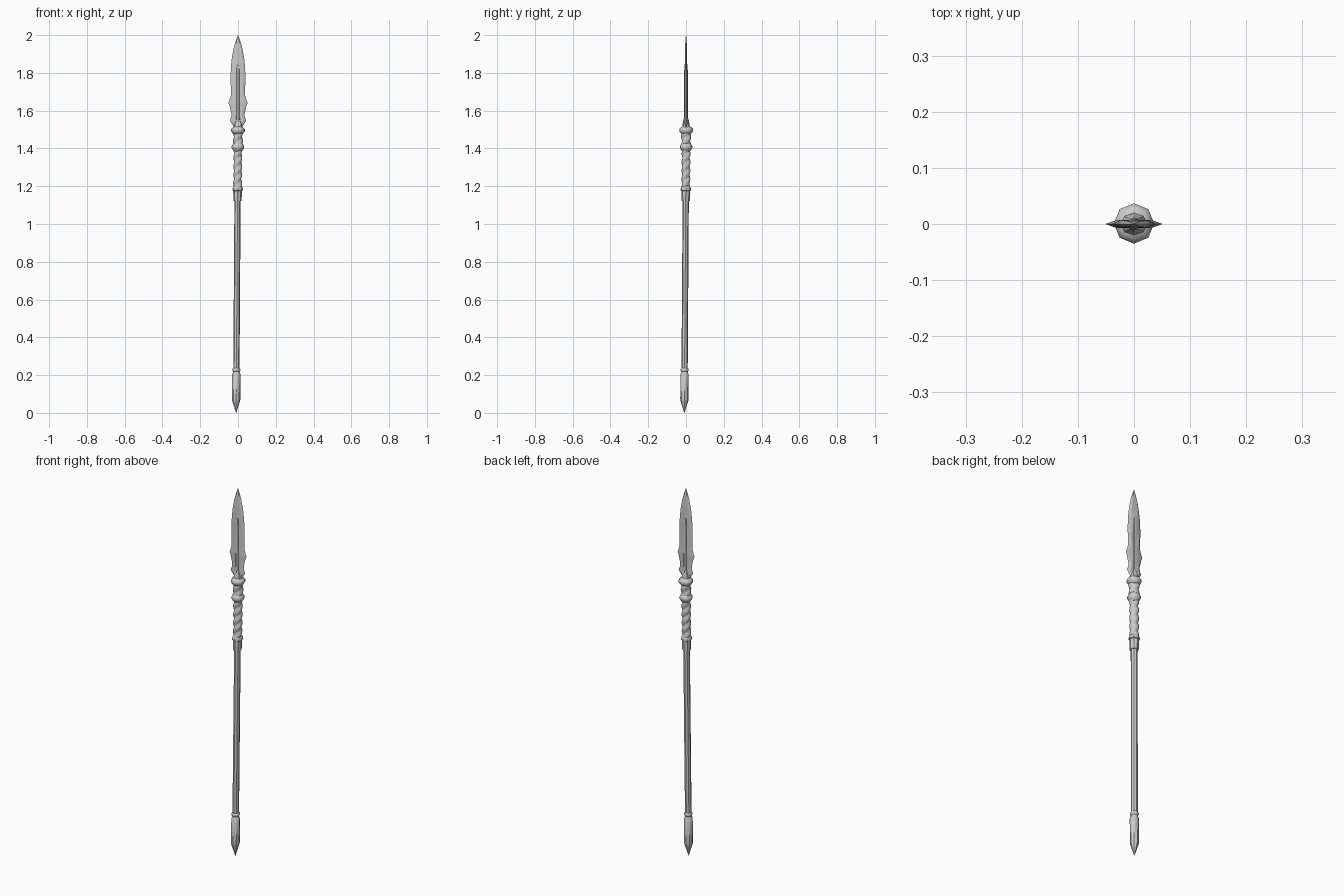
import bpy, bmesh, math

if "Cube" in bpy.data.objects:
    bpy.data.objects.remove(bpy.data.objects["Cube"])

SIDES = 8


def lean(z):
    # the pole leans very slightly towards its foot
    k = max(0.0, 1 - z / 1.5)
    return -0.01 * k, -0.01 * k + 0.001


def finish(name, bm, angle=40):
    bmesh.ops.remove_doubles(bm, verts=bm.verts, dist=1e-5)
    bmesh.ops.recalc_face_normals(bm, faces=bm.faces)
    me = bpy.data.meshes.new(name)
    bm.to_mesh(me)
    bm.free()
    ob = bpy.data.objects.new(name, me)
    bpy.context.collection.objects.link(ob)
    bpy.ops.object.select_all(action='DESELECT')
    ob.select_set(True)
    bpy.context.view_layer.objects.active = ob
    bpy.ops.object.shade_smooth_by_angle(angle=math.radians(angle))
    return ob


def loft(name, rings, angle=40):
    bm = bmesh.new()
    loops = [[bm.verts.new(p) for p in ring] for ring in rings]
    n = len(loops[0])
    for a, b in zip(loops, loops[1:]):
        for i in range(n):
            j = (i + 1) % n
            bm.faces.new((a[i], a[j], b[j], b[i]))
    bm.faces.new(loops[0][::-1])
    bm.faces.new(loops[-1])
    return finish(name, bm, angle)


def circle(r, z, n=SIDES):
    x, y = lean(z)
    return [(x + r * math.cos(math.tau * i / n), y + r * math.sin(math.tau * i / n), z)
            for i in range(n)]


def lathe(name, profile):
    return loft(name, [circle(r, z) for r, z in profile])


def twist(name, z0, z1, r, depth, pitch, starts=2, n=16):
    # cord-wrapped section: a lobed section that climbs in a helix
    rings = []
    steps = int((z1 - z0) / 0.006)
    for s in range(steps + 1):
        z = z0 + (z1 - z0) * s / steps
        x, y = lean(z)
        ring = []
        for i in range(n):
            a = math.tau * i / n
            rr = r + depth * (2 * abs(math.cos(starts * (a - math.tau * z / pitch) / 2)) - 1)
            ring.append((x + rr * math.cos(a), y + rr * math.sin(a), z))
        rings.append(ring)
    return loft(name, rings, 60)


# pole and foot spike
lathe("shaft", [(0.0165, 0.2), (0.0165, 1.14)])
lathe("foot_cap", [(0.0006, 0.0), (0.017, 0.052), (0.021, 0.064), (0.022, 0.075),
                   (0.022, 0.205), (0.018, 0.212), (0.017, 0.218), (0.021, 0.224),
                   (0.021, 0.232), (0.016, 0.238)])

# collar and rings around the grip
lathe("grip_collar", [(0.016, 1.122), (0.0215, 1.122), (0.0235, 1.175), (0.027, 1.178),
                      (0.028, 1.186), (0.024, 1.196), (0.018, 1.203)])
twist("twisted_grip", 1.195, 1.40, 0.0205, 0.003, 0.09)
lathe("middle_ring", [(0.02, 1.383), (0.027, 1.393), (0.033, 1.403), (0.033, 1.413),
                      (0.027, 1.422), (0.02, 1.432)])
twist("twisted_neck", 1.425, 1.49, 0.0235, 0.003, 0.09)
lathe("head_ring", [(0.02, 1.474), (0.029, 1.481), (0.036, 1.491), (0.036, 1.503),
                    (0.028, 1.512), (0.016, 1.518)])


# blade: bevelled flat section following the barbed outline
def blade_section(w, t, z):
    q = 0.62 * w
    return [(w, 0, z), (q, t, z), (-q, t, z), (-w, 0, z), (-q, -t, z), (q, -t, z)]


outline = [(1.50, .018, .007), (1.522, .026, .007), (1.535, .036, .007), (1.548, .044, .007),
           (1.565, .036, .007), (1.585, .035, .007), (1.61, .041, .007), (1.628, .045, .007),
           (1.64, .051, .007), (1.655, .046, .007), (1.68, .038, .007), (1.72, .038, .007),
           (1.78, .0395, .0068), (1.84, .037, .0065), (1.89, .031, .006), (1.94, .021, .005),
           (1.975, .010, .003), (2.0, .0005, .0005)]
loft("blade", [blade_section(w, t, z) for z, w, t in outline], 25)

# central rib on both faces
loft("blade_rib", [[(w, 0, z), (0.4 * w, t, z), (-0.4 * w, t, z), (-w, 0, z),
                    (-0.4 * w, -t, z), (0.4 * w, -t, z)]
                   for z, w, t in [(1.50, .016, .011), (1.80, .013, .0095),
                                   (1.835, .011, .009), (1.85, .003, .006)]], 25)

# leaf-shaped socket clasping the blade root
loft("blade_socket", [[(w * math.cos(math.tau * i / 8), t * math.sin(math.tau * i / 8), z)
                       for i in range(8)]
                      for z, w, t in [(1.50, .026, .022), (1.53, .021, .018),
                                      (1.55, .013, .014), (1.57, .003, .009)]])
